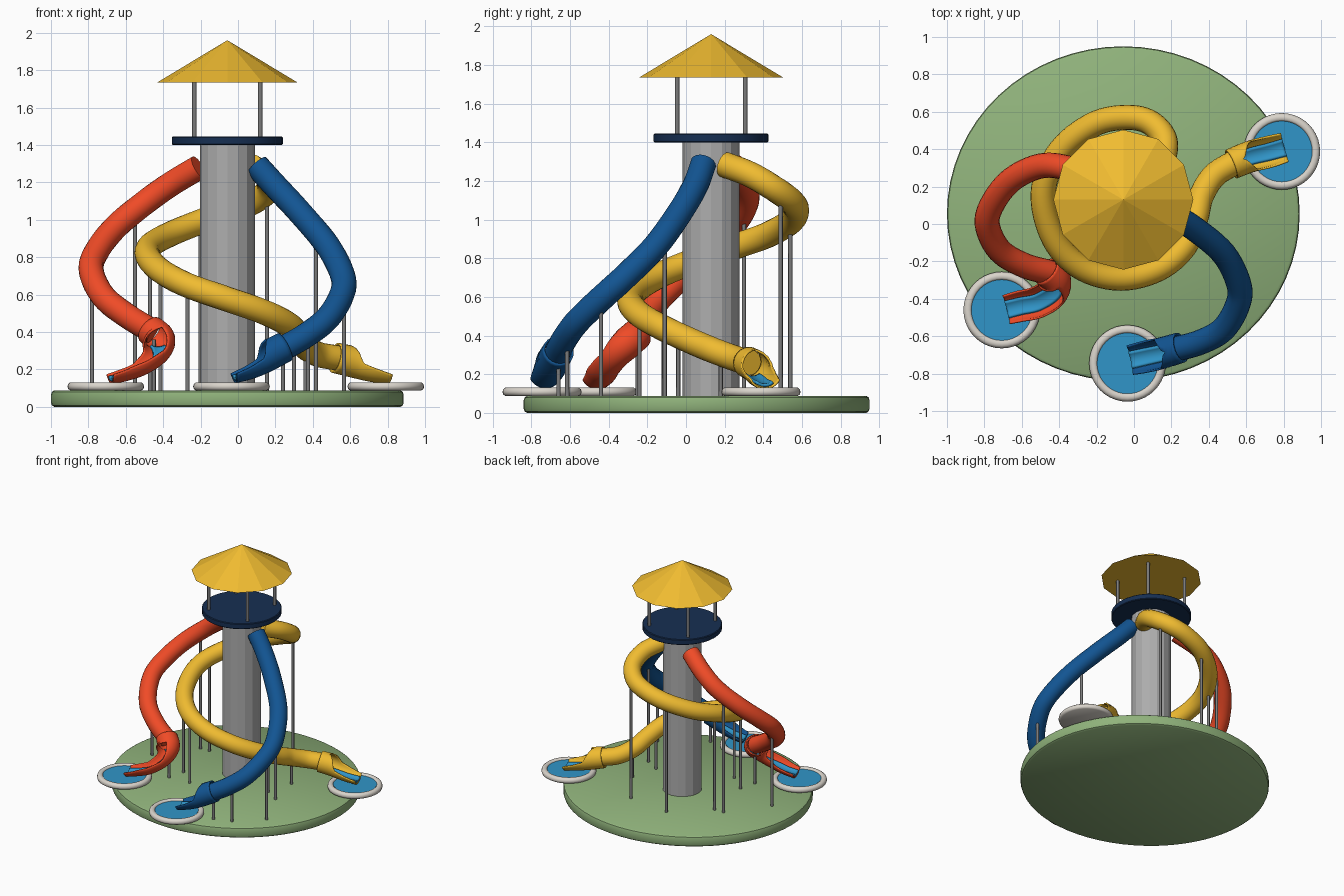
import bpy, bmesh
from math import sin, cos, pi
from mathutils import Vector

if "Cube" in bpy.data.objects:
    bpy.data.objects.remove(bpy.data.objects["Cube"])

def mat(name, r, g, b):
    m = bpy.data.materials.new(name)
    m.diffuse_color = (r, g, b, 1)
    m.use_nodes = True
    m.node_tree.nodes["Principled BSDF"].inputs["Base Color"].default_value = m.diffuse_color
    return m

GREEN = mat("grass", .28, .45, .2)
NAVY = mat("navy", .008, .028, .085)
YELLOW = mat("yellow", .87, .5, .03)
RED = mat("red", .87, .07, .02)
BLUE = mat("blue", .006, .09, .29)
WATER = mat("water", .03, .3, .58)
RIM = mat("rim", .7, .66, .6)
STEEL = mat("steel", .2, .2, .2)
GREY = mat("grey", .42, .42, .42)

def finish(bm, name, m, smooth=None):
    bmesh.ops.recalc_face_normals(bm, faces=bm.faces)
    me = bpy.data.meshes.new(name)
    bm.to_mesh(me)
    bm.free()
    ob = bpy.data.objects.new(name, me)
    bpy.context.collection.objects.link(ob)
    me.materials.append(m)
    if smooth:
        bpy.ops.object.select_all(action='DESELECT')
        ob.select_set(True)
        bpy.context.view_layer.objects.active = ob
        bpy.ops.object.shade_smooth_by_angle(angle=smooth)
    return ob

def lathe(name, profile, x, y, n, m, smooth=None, sy=1):
    """Revolve (radius, z) points; radius 0 makes a pole."""
    bm = bmesh.new()
    rings = []
    for r, z in profile:
        if r == 0:
            rings.append([bm.verts.new((x, y, z))] * n)
        else:
            rings.append([bm.verts.new((x + r * cos(2 * pi * i / n), y + sy * r * sin(2 * pi * i / n), z))
                          for i in range(n)])
    for a, b in zip(rings, rings[1:]):
        for i in range(n):
            j = (i + 1) % n
            bm.faces.new(list(dict.fromkeys((a[i], a[j], b[j], b[i]))))
    return finish(bm, name, m, smooth)

def rod(name, x, y, z0, z1, r, n, m, smooth=None):
    return lathe(name, [(0, z0), (r, z0), (r, z1), (0, z1)], x, y, n, m, smooth)

def spline(points, k=6):
    """Catmull-Rom through the points."""
    p = [Vector(q) for q in points]
    p = [2 * p[0] - p[1]] + p + [2 * p[-1] - p[-2]]
    out = []
    for a, b, c, d in zip(p, p[1:], p[2:], p[3:]):
        for i in range(k):
            t = i / k
            out.append(.5 * (2 * b + (c - a) * t + (2 * a - 5 * b + 4 * c - d) * t * t
                             + (3 * b - a - 3 * c + d) * t ** 3))
    return out + [p[-2]]

def sweep(name, path, radius, half, m, n=20, wall=0, cap=False, start=0):
    """Sweep an arc, centred on the underside, along a path."""
    bm = bmesh.new()
    rings = []
    for i, p in enumerate(path):
        s = i / (len(path) - 1)
        if s < start:
            continue
        t = (path[min(i + 1, len(path) - 1)] - path[max(i - 1, 0)]).normalized()
        side = t.cross(Vector((0, 0, 1))).normalized()
        up = side.cross(t)
        r, h = radius(s), half(s)
        rings.append([bm.verts.new(p + r * (side * sin(a) - up * cos(a)))
                      for a in (h * (2 * j / n - 1) for j in range(n + 1))])
    for a, b in zip(rings, rings[1:]):
        for j in range(n):
            bm.faces.new((a[j], a[j + 1], b[j + 1], b[j]))
    bmesh.ops.remove_doubles(bm, verts=bm.verts, dist=1e-5)
    if cap:
        bmesh.ops.holes_fill(bm, edges=[e for e in bm.edges if e.is_boundary], sides=0)
    ob = finish(bm, name, m, .7)
    if wall:
        s = ob.modifiers.new("wall", 'SOLIDIFY')
        s.thickness = wall
        s.offset = 0
    return ob

# base
lathe("base", [(0, 0), (.925, 0), (.938, .008), (.943, .022), (.943, .065), (.938, .08), (.925, .088), (0, .088)],
      -.057, .055, 64, GREEN, .6, .895 / .943)

# tower, deck and roof
TX, TY = -.057, .13
rod("tower", TX, TY, .08, 1.41, .147, 16, GREY)
lathe("deck", [(0, 1.4), (.292, 1.4), (.297, 1.405), (.297, 1.44), (.292, 1.445), (0, 1.445)],
      TX, TY, 32, NAVY, .6)
for i, (sx, sy) in enumerate([(1, 1), (1, -1), (-1, -1), (-1, 1)]):
    rod(f"roof_post_{i}", TX + .176 * sx, TY + .176 * sy, 1.44, 1.76, .012, 10, STEEL, .7)
lathe("roof", [(0, 1.735), (.374, 1.735), (0, 1.96)], TX, TY, 12, YELLOW)

# slides: tube path, then the trough path that follows the collar
SLIDES = {
    "yellow": (YELLOW,
               [(.07, .2, 1.285), (.15, .33, 1.235), (.165, .45, 1.165), (.09, .54, 1.1), (-.03, .57, 1.05),
                (-.2, .54, .99), (-.37, .42, .92), (-.47, .25, .86), (-.48, .08, .8), (-.41, -.11, .725),
                (-.27, -.24, .65), (-.07, -.29, .58), (.13, -.24, .51), (.27, -.12, .44), (.33, .03, .37),
                (.36, .15, .32), (.43, .26, .28), (.54, .33, .26)],
               [(.52, .32, .262), (.62, .36, .24), (.72, .385, .22), (.81, .41, .21)]),
    "red": (RED,
            [(-.21, .24, 1.28), (-.36, .3, 1.19), (-.5, .31, 1.09), (-.65, .24, .965), (-.75, .12, .84),
             (-.785, 0, .73), (-.72, -.14, .59), (-.59, -.22, .485), (-.45, -.26, .4)],
            [(-.47, -.25, .41), (-.42, -.3, .365), (-.44, -.37, .31), (-.52, -.42, .255),
             (-.61, -.44, .225), (-.69, -.46, .21)]),
    "blue": (BLUE,
             [(.1, .09, 1.29), (.2, .05, 1.18), (.33, -.03, 1.04), (.48, -.16, .86), (.56, -.32, .7),
              (.555, -.43, .6), (.48, -.56, .475), (.36, -.63, .38), (.22, -.67, .3)],
             [(.25, -.66, .32), (.15, -.69, .27), (.06, -.71, .235), (-.03, -.73, .215)]),
}

def opening(s):
    """Full ring at the collar, opening to a shallow trough."""
    if s < .2:
        return pi
    if s < .42:
        return pi - (s - .2) / .22 * (pi - 1.6)
    return 1.6 - (s - .42) / .58 * .5

for name, (m, tube, trough) in SLIDES.items():
    sweep(name + "_tube", spline(tube), lambda s: .067, lambda s: pi, m, cap=True)
    path = spline(trough)
    sweep(name + "_trough", path, lambda s: .077 + .008 * s, opening, m, wall=.01)
    sweep(name + "_stream", path, lambda s: .062 + .006 * s, lambda s: .7, WATER, n=8, wall=.016, start=.2)

# splash pools
for i, (x, y) in enumerate([(.79, .388), (-.707, -.46), (-.035, -.745)]):
    lathe(f"pool_{i}", [(0, .088), (.19, .088), (.201, .095), (.205, .108), (.201, .122), (.19, .131), (.172, .131),
                        (.163, .124), (.16, .1), (0, .1)], x, y, 40, RIM, .8)
    rod(f"pool_water_{i}", x, y, .1, .12, .163, 40, WATER, .6)

# slide supports (x, y, top)
SUPPORTS = [(.155, .49, 1.12), (-.2, .54, .96), (-.47, .3, .85), (-.415, -.115, .7), (-.27, -.24, .62),
            (.3, -.04, .38), (.36, .18, .28), (-.55, .3, 1.02), (-.78, 0, .7), (-.45, -.25, .36),
            (.417, -.11, .9), (.567, -.44, .58), (.375, -.615, .37), (.24, -.66, .28)]
for i, (x, y, z) in enumerate(SUPPORTS):
    rod(f"support_{i}", x, y, .08, z, .011, 8, STEEL, .8)
